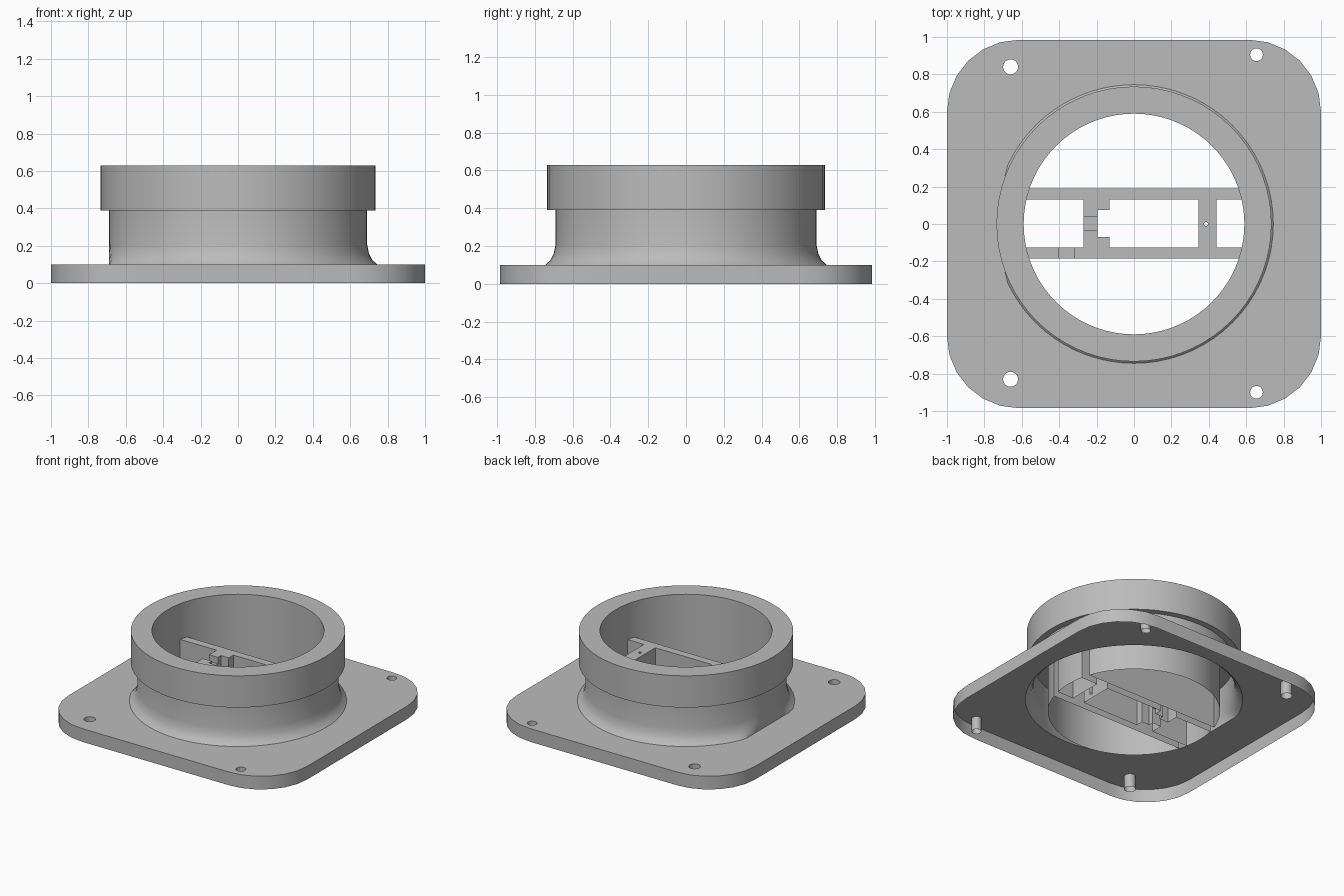
import bpy, bmesh, math
from mathutils import Vector

if "Cube" in bpy.data.objects:
    bpy.data.objects.remove(bpy.data.objects["Cube"], do_unlink=True)

GREY = (0.5, 0.5, 0.5, 1.0)
grey = bpy.data.materials.new("plain grey")
grey.use_nodes = True
grey.diffuse_color = GREY
grey.node_tree.nodes["Principled BSDF"].inputs["Base Color"].default_value = GREY

BORE, WALL, RIM = 0.59, 0.69, 0.735
PLATE_TOP, RIM_BASE, TOP, BAR_TOP = 0.1, 0.39, 0.63, 0.36


def new_object(name, bm):
    bmesh.ops.recalc_face_normals(bm, faces=bm.faces)
    mesh = bpy.data.meshes.new(name)
    bm.to_mesh(mesh)
    bm.free()
    mesh.materials.append(grey)
    ob = bpy.data.objects.new(name, mesh)
    bpy.context.collection.objects.link(ob)
    return ob


def prism(name, outline, low, high):
    bm = bmesh.new()
    face = bm.faces.new([bm.verts.new((x, y, low)) for x, y in outline])
    up = bmesh.ops.extrude_face_region(bm, geom=[face])["geom"]
    bmesh.ops.translate(bm, verts=[v for v in up if isinstance(v, bmesh.types.BMVert)],
                        vec=(0, 0, high - low))
    return new_object(name, bm)


def box(name, x0, x1, y0, y1, low, high):
    return prism(name, [(x0, y0), (x1, y0), (x1, y1), (x0, y1)], low, high)


def circle(radius, count, cx=0, cy=0):
    angles = [math.tau * i / count for i in range(count)]
    return [(cx + radius * math.cos(a), cy + radius * math.sin(a)) for a in angles]


def lathe(name, profile, count=72, closed=False):
    bm = bmesh.new()
    rings = [[bm.verts.new((x, y, z)) for x, y in circle(r, count)] for r, z in profile]
    pairs = list(zip(rings, rings[1:]))
    if closed:
        pairs.append((rings[-1], rings[0]))
    else:
        bm.faces.new(rings[0])
        bm.faces.new(rings[-1])
    for a, b in pairs:
        for i in range(count):
            j = (i + 1) % count
            bm.faces.new((a[i], a[j], b[j], b[i]))
    return new_object(name, bm)


def combine(target, tool, operation):
    mod = target.modifiers.new("combine", "BOOLEAN")
    mod.operation, mod.solver, mod.object = operation, "EXACT", tool
    bpy.context.view_layer.update()
    result = bpy.data.meshes.new_from_object(
        target.evaluated_get(bpy.context.evaluated_depsgraph_get()))
    target.modifiers.clear()
    target.data = result
    bpy.data.objects.remove(tool, do_unlink=True)


def smooth(ob):
    bpy.ops.object.select_all(action="DESELECT")
    ob.select_set(True)
    bpy.context.view_layer.objects.active = ob
    bpy.ops.object.shade_smooth_by_angle(angle=math.radians(30))


# Base plate with rounded corners
outline = []
radius, steps = 0.385, 6
for quarter, (sx, sy) in enumerate([(1, 1), (-1, 1), (-1, -1), (1, -1)]):
    for i in range(steps + 1):
        a = math.radians(90) * (quarter + i / steps)
        outline.append((sx * (1 - radius) + radius * math.cos(a),
                        sy * (0.985 - radius) + radius * math.sin(a)))
base = prism("flanged_base", outline, -0.05, PLATE_TOP)

# Collar with a fillet at its foot, trimmed flat on one side
collar = lathe("collar", [(0.745, -0.07), (0.745, PLATE_TOP), (0.717, 0.125),
                          (0.7, 0.16), (WALL, 0.21), (WALL, RIM_BASE)])
for v in collar.data.vertices:
    v.co.x = max(v.co.x, -WALL)
combine(base, collar, "UNION")

# Central bore and the four screw holes
combine(base, prism("bore", circle(BORE, 72), -0.2, 0.8), "DIFFERENCE")
for x, y, r in [(-0.66, 0.84, 0.04), (-0.66, -0.83, 0.04),
                (0.655, 0.905, 0.034), (0.655, -0.9, 0.034)]:
    combine(base, prism("screw_hole", circle(r, 20, x, y), -0.2, 0.3), "DIFFERENCE")

# Cradle: two rails joined by a forked block and a plain block
cradle = box("cradle", -0.63, 0.63, -0.185, 0.19, -0.06, BAR_TOP)
openings = [(-0.7, -0.27, -0.125, 0.13), (-0.195, -0.13, -0.07, 0.075),
            (-0.13, 0.345, -0.125, 0.13), (0.44, 0.7, -0.125, 0.13)]
for x0, x1, y0, y1 in openings:
    overlap = 0.01 if x1 == -0.13 else 0
    combine(cradle, box("opening", x0, x1 + overlap, y0, y1, -0.3, 0.6), "DIFFERENCE")
# Notches in the forked block and in one rail, and the pin hole
combine(cradle, box("notch", -0.3, -0.18, -0.035, 0.04, 0.31, 0.6), "DIFFERENCE")
combine(cradle, box("underside_notch", -0.3, -0.18, -0.035, 0.04, -0.3, 0.12), "DIFFERENCE")
combine(cradle, box("rail_notch", -0.4, -0.32, -0.2, -0.11, 0.31, 0.6), "DIFFERENCE")
combine(cradle, prism("pin_hole", circle(0.011, 12, 0.385, 0), -0.3, 0.6), "DIFFERENCE")
combine(base, cradle, "UNION")

# Leave the underside open
bm = bmesh.new()
bm.from_mesh(base.data)
bmesh.ops.bisect_plane(bm, geom=bm.verts[:] + bm.edges[:] + bm.faces[:],
                       plane_co=Vector((0, 0, 0)), plane_no=Vector((0, 0, -1)),
                       clear_outer=True)
bm.to_mesh(base.data)
bm.free()
smooth(base)

# Thicker ring on top of the collar
ring = lathe("top_ring", [(BORE, RIM_BASE), (RIM, RIM_BASE), (RIM, TOP), (BORE, TOP)],
             closed=True)
smooth(ring)
